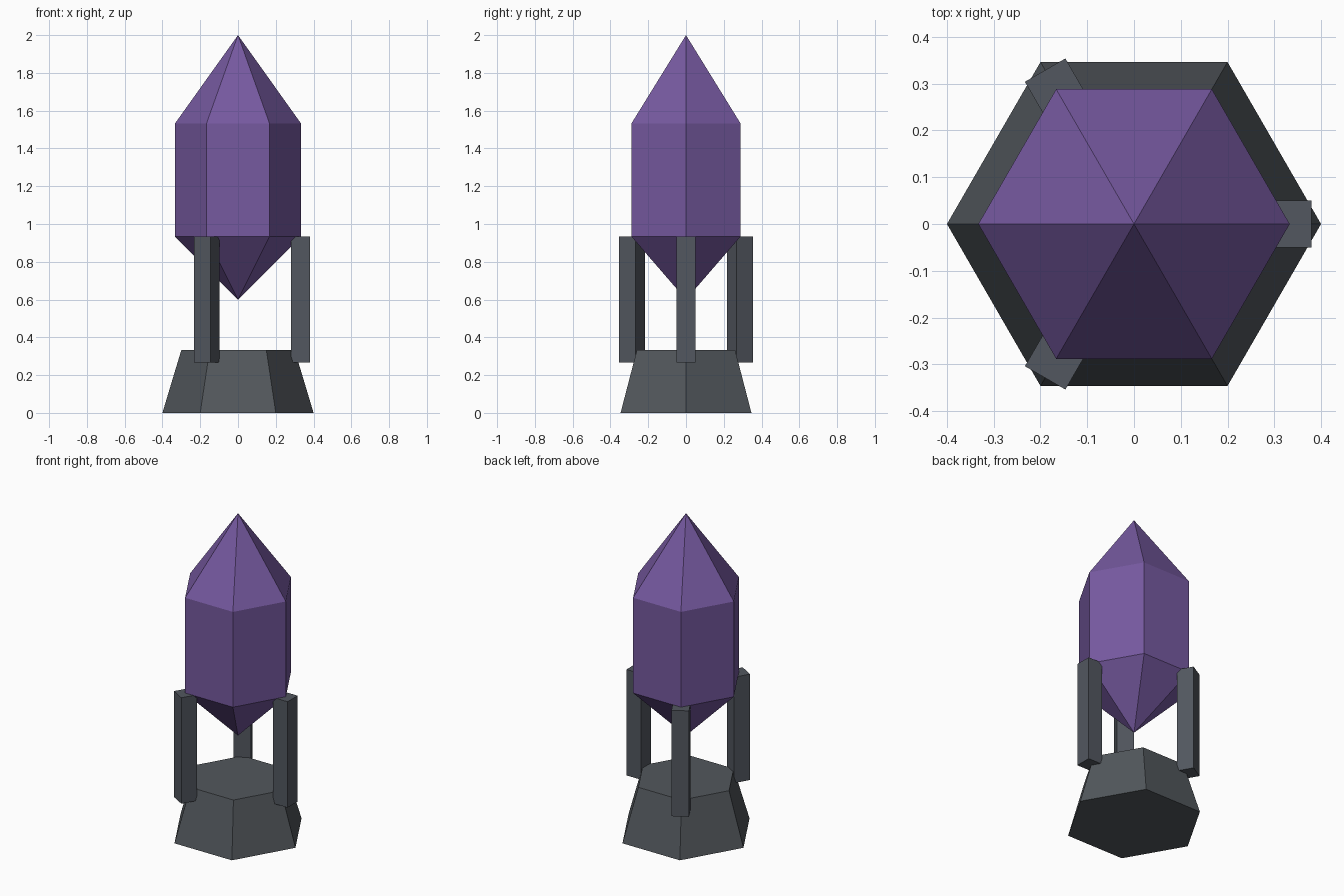
import bpy, bmesh, math
from mathutils import Matrix

if "Cube" in bpy.data.objects:
    bpy.data.objects.remove(bpy.data.objects["Cube"])


def material(name, rgb):
    m = bpy.data.materials.new(name)
    m.diffuse_color = (*rgb, 1)
    m.use_nodes = True
    m.node_tree.nodes["Principled BSDF"].inputs["Base Color"].default_value = m.diffuse_color
    return m


PURPLE = material("purple crystal", (0.18, 0.10, 0.35))
STONE = material("dark stone", (0.085, 0.096, 0.108))
METAL = material("dark metal", (0.085, 0.096, 0.115))


def finish(name, bm, mat):
    bmesh.ops.recalc_face_normals(bm, faces=bm.faces)
    me = bpy.data.meshes.new(name)
    bm.to_mesh(me)
    bm.free()
    me.materials.append(mat)
    ob = bpy.data.objects.new(name, me)
    bpy.context.collection.objects.link(ob)
    return ob


def hex_stack(name, profile, mat):
    """Six-sided solid from (radius, z) rings; radius 0 makes a point."""
    bm = bmesh.new()
    rings = []
    for r, z in profile:
        n = 6 if r else 1
        rings.append([bm.verts.new((r * math.cos(i * math.pi / 3),
                                    r * math.sin(i * math.pi / 3), z)) for i in range(n)])
    for a, b in zip(rings, rings[1:]):
        for i in range(6):
            j = (i + 1) % 6
            quad = [a[i % len(a)], a[j % len(a)], b[j % len(b)], b[i % len(b)]]
            bm.faces.new(list(dict.fromkeys(quad)))
    for ring in (rings[0], rings[-1]):
        if len(ring) == 6:
            bm.faces.new(ring)
    return finish(name, bm, mat)


# Tapered base and floating crystal
hex_stack("base", [(0.4, 0), (0.3, 0.333)], STONE)
hex_stack("crystal", [(0, 0.6), (0.333, 0.933), (0.333, 1.533), (0, 2.0)], PURPLE)

# Three upright prongs holding the crystal
for k in range(3):
    bm = bmesh.new()
    bmesh.ops.create_cube(bm, size=1, matrix=Matrix.Rotation(k * 2 * math.pi / 3, 4, 'Z')
                          @ Matrix.Translation((0.33, 0, 0.6))
                          @ Matrix.Diagonal((0.1, 0.1, 0.667, 1)))
    finish(f"prong_{k + 1}", bm, METAL)
